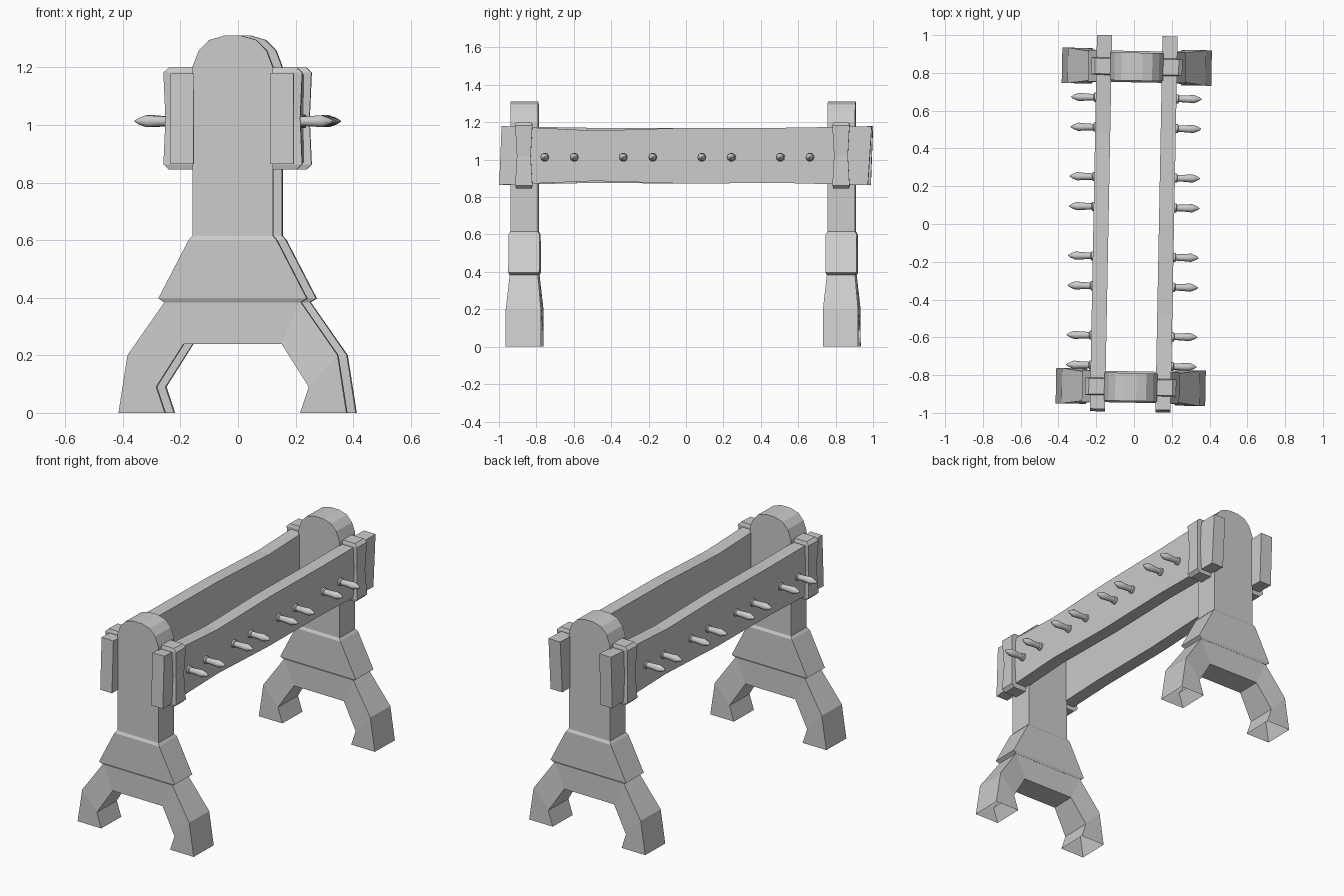
import bpy, bmesh, math
from mathutils import Matrix, Vector

if "Cube" in bpy.data.objects:
    bpy.data.objects.remove(bpy.data.objects["Cube"])

# The whole rack is turned very slightly about z
TURN = Matrix.Rotation(-0.019, 4, 'Z')
FRONT_Y, REAR_Y = -0.863, 0.833


def finish(name, bm, move=(0, 0, 0), smooth=False):
    bmesh.ops.recalc_face_normals(bm, faces=bm.faces)
    bm.transform(TURN @ Matrix.Translation(Vector(move)))
    mesh = bpy.data.meshes.new(name)
    bm.to_mesh(mesh)
    bm.free()
    obj = bpy.data.objects.new(name, mesh)
    bpy.context.collection.objects.link(obj)
    for p in mesh.polygons:
        p.use_smooth = smooth
    if smooth:
        bpy.ops.object.select_all(action='DESELECT')
        obj.select_set(True)
        bpy.context.view_layer.objects.active = obj
        bpy.ops.object.shade_smooth_by_angle(angle=math.radians(40))
    return obj


def loft(name, rings, move=(0, 0, 0), capped=True, smooth=False):
    """Skin a list of equal-length closed rings."""
    bm = bmesh.new()
    vs = [[bm.verts.new(p) for p in r] for r in rings]
    n = len(rings[0])
    for a, b in zip(vs, vs[1:]):
        for i in range(n):
            j = (i + 1) % n
            bm.faces.new((a[i], a[j], b[j], b[i]))
    if capped:
        bm.faces.new(vs[0])
        bm.faces.new(vs[-1])
    return finish(name, bm, move, smooth)


def rect(x0, x1, d, z):
    return [(x0, -d, z), (x1, -d, z), (x1, d, z), (x0, d, z)]


def trestle(label, y):
    pos = (-0.001, y, 0)
    # Column with rounded top
    half = [(0.14, 0.59), (0.14, 1.2), (0.118, 1.258), (0.082, 1.295), (0.03, 1.31)]
    outline = half + [(-x, z) for x, z in reversed(half)]
    loft(label + "_column", [[(x, d, z) for x, z in outline] for d in (-0.074, 0.074)], pos)
    # Flared collar
    collar = [(0.14, 0.074, 0.615), (0.153, 0.083, 0.6), (0.258, 0.083, 0.397), (0.235, 0.076, 0.383)]
    loft(label + "_collar", [rect(-w, w, d, z) for w, d, z in collar], pos)
    # Arched legs, open under the feet: outer point, inner point, half depth
    leg = [((0.396, 0), (0.235, 0), 0.094),
           ((0.365, 0.2), (0.265, 0.09), 0.094),
           ((0.235, 0.387), (0.17, 0.24), 0.075)]
    rings = []
    for s, part in ((1, leg), (-1, leg[::-1])):
        for (ox, oz), (ix, iz), d in part:
            rings.append([(s * ox, -d, oz), (s * ox, d, oz), (s * ix, d, iz), (s * ix, -d, iz)])
    loft(label + "_legs", rings, pos, capped=False)
    # Pinched clamps holding the beams
    clamp = [(0.845, 0.041, 0.222), (0.863, 0.046, 0.241), (1.02, 0.037, 0.234),
             (1.182, 0.046, 0.241), (1.2, 0.041, 0.222)]
    for s, side in ((-1, "left"), (1, "right")):
        loft(f"{label}_{side}_clamp", [rect(s * 0.125, s * x, d, z) for z, d, x in clamp], pos)


def beam(name, x, stations):
    # station: y at top, y at bottom, top z, bottom z
    rings = [[(x - 0.04, yt, zt), (x + 0.04, yt, zt), (x + 0.04, yb, zb), (x - 0.04, yb, zb)]
             for yt, yb, zt, zb in stations]
    loft(name, rings)


def spike(name, s, y):
    # Flanged base, thin shank, swollen head, blunt tip
    prof = [(0.2, 0.024), (0.222, 0.024), (0.226, 0.017), (0.27, 0.019),
            (0.305, 0.022), (0.332, 0.011), (0.345, 0.002)]
    n = 10
    rings = [[(s * x, r * math.cos(i * math.tau / n), r * math.sin(i * math.tau / n))
              for i in range(n)] for x, r in prof]
    loft(name, rings, (0, y, 1.013), smooth=True)


trestle("front", FRONT_Y)
trestle("rear", REAR_Y)

# Rough-hewn side beams with opposite waists
beam("right_beam", 0.172, [(-0.982, -0.995, 1.18, 0.865), (-0.48, -0.48, 1.155, 0.886),
                           (0.0, 0.0, 1.17, 0.872), (0.5, 0.5, 1.17, 0.876),
                           (0.997, 0.977, 1.178, 0.864)])
beam("left_beam", -0.175, [(-0.982, -0.995, 1.178, 0.864), (-0.5, -0.5, 1.17, 0.876),
                           (0.0, 0.0, 1.17, 0.872), (0.48, 0.48, 1.155, 0.886),
                           (0.997, 0.985, 1.18, 0.865)])

# Spikes in four pairs along each beam
for s, side in ((-1, "left"), (1, "right")):
    for i in range(4):
        for j, off in enumerate((-0.079, 0.079)):
            spike(f"{side}_spike_{2 * i + j + 1}", s, -0.672 + 0.42 * i + off)
